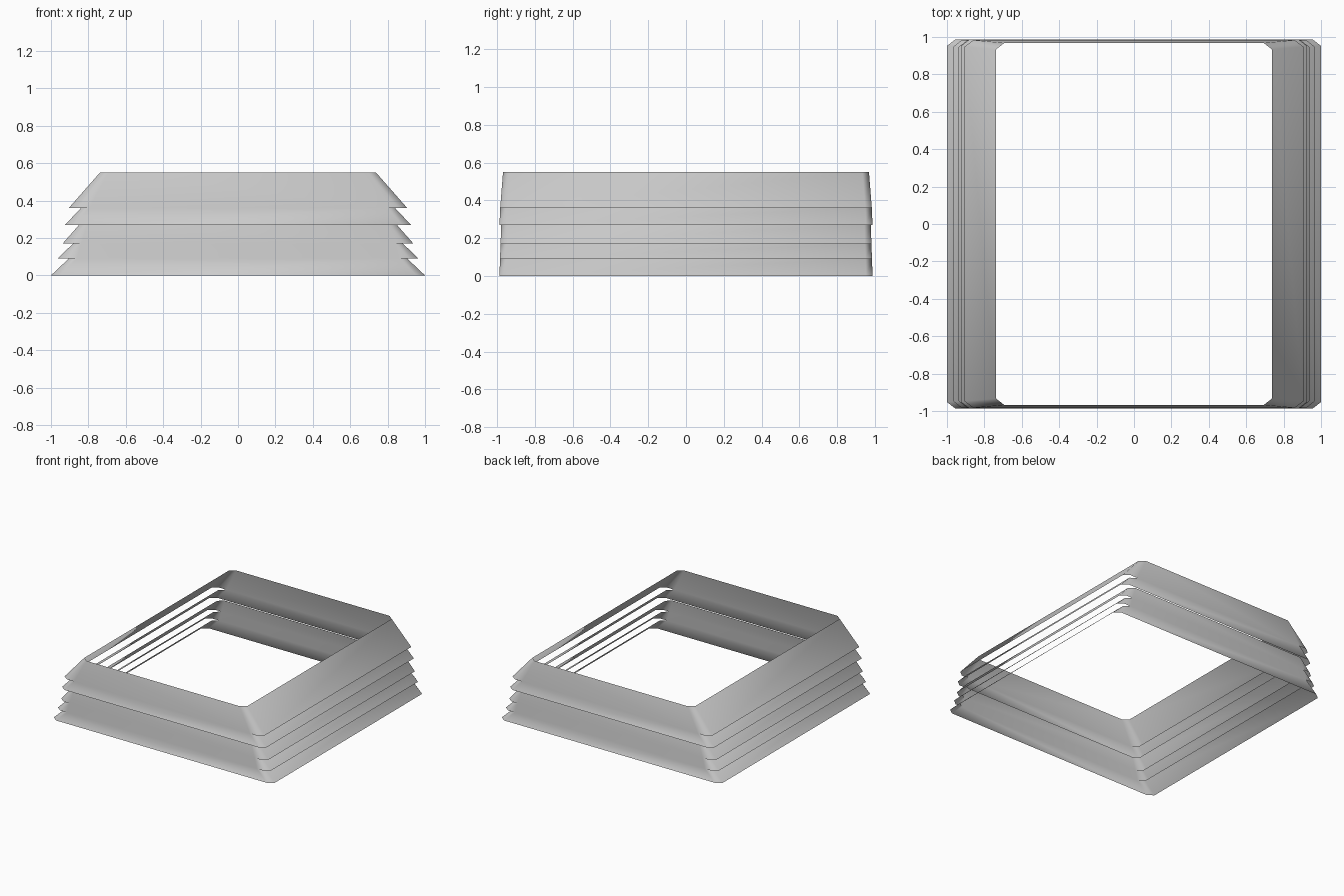
import bpy, bmesh, math

if "Cube" in bpy.data.objects:
    bpy.data.objects.remove(bpy.data.objects["Cube"])

# Corner cut of every ring
CUT_X, CUT_Y = 0.045, 0.035


def ring(x, y, z, inner=None):
    """Rectangular ring with cut corners; inner adds points where the tier below joins the front and back."""
    front = [(-x + CUT_X, -y)]
    if inner:
        front += [(-inner, -y), (inner, -y)]
    front.append((x - CUT_X, -y))
    half = front + [(x, -y + CUT_Y), (x, y - CUT_Y)]
    back = [(-px, -py) for px, py in front]
    pts = half + back + [(-x, y - CUT_Y), (-x, -y + CUT_Y)]
    return [(px, py, z) for px, py in pts]


def flared_band(name, tiers):
    """Tiers of (z0, x0, y0, z1, x1, y1), welded on front and back, with open slits along the sides."""
    bm = bmesh.new()
    inner = None
    for z0, x0, y0, z1, x1, y1 in tiers:
        low = [bm.verts.new(p) for p in ring(x0, y0, z0, inner)]
        top = [bm.verts.new(p) for p in ring(x1, y1, z1)]
        n = len(low) // 2
        for h in range(2):
            lo = low[h * n:(h + 1) * n] + [low[((h + 1) * n) % len(low)]]
            up = top[h * 4:(h + 1) * 4] + [top[((h + 1) * 4) % 8]]
            # wide face
            bm.faces.new(lo[:n - 2] + [up[1], up[0]])
            # corner, side slat, corner
            for i in range(1, 4):
                j = i + n - 4
                bm.faces.new((lo[j], lo[j + 1], up[i + 1], up[i]))
        inner = x1 - CUT_X
    bmesh.ops.remove_doubles(bm, verts=bm.verts, dist=0.0005)
    mesh = bpy.data.meshes.new(name)
    bm.to_mesh(mesh)
    bm.free()
    obj = bpy.data.objects.new(name, mesh)
    bpy.context.collection.objects.link(obj)
    bpy.context.view_layer.objects.active = obj
    obj.select_set(True)
    bpy.ops.object.shade_smooth_by_angle(angle=math.radians(60))
    obj.select_set(False)


# Lower three slatted tiers
flared_band("lower_louvres", [
    (0.00, 1.000, 0.987, 0.09, 0.905, 0.984),
    (0.09, 0.965, 0.984, 0.17, 0.882, 0.981),
    (0.17, 0.938, 0.981, 0.27, 0.850, 0.978),
])

# Upper slatted tier and tall top collar
flared_band("upper_louvres", [
    (0.27, 0.925, 0.987, 0.36, 0.840, 0.983),
    (0.36, 0.905, 0.983, 0.55, 0.738, 0.968),
])
